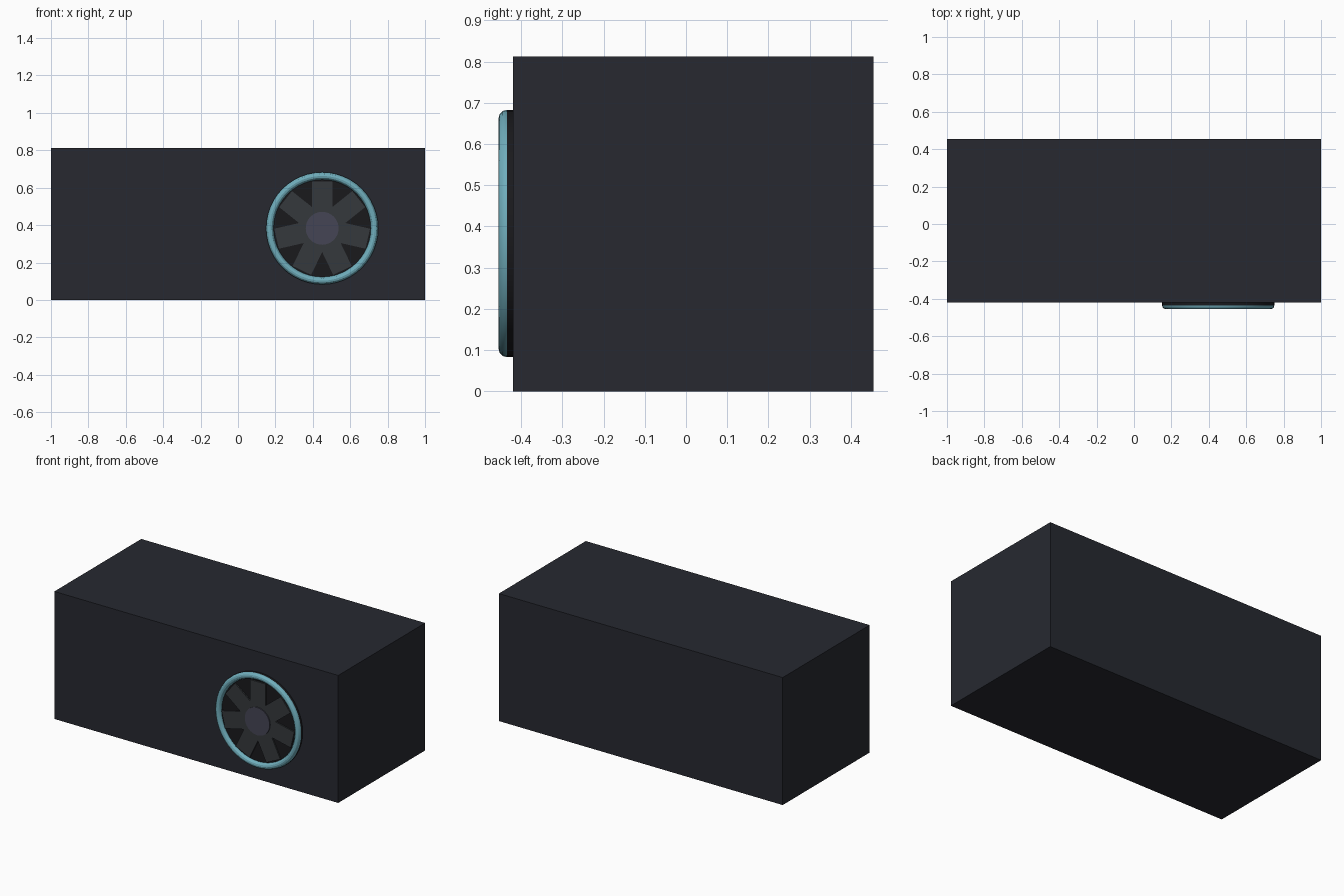
import bpy
from math import pi, sin, cos

if "Cube" in bpy.data.objects:
    bpy.data.objects.remove(bpy.data.objects["Cube"])

CX, CZ = 0.45, 0.383   # fan centre on the front face


def paint(ob, name, col):
    m = bpy.data.materials.get(name) or bpy.data.materials.new(name)
    m.diffuse_color = (*col, 1)
    m.use_nodes = True
    m.node_tree.nodes["Principled BSDF"].inputs["Base Color"].default_value = m.diffuse_color
    ob.data.materials.append(m)


def box(name, size, loc, rot=(0, 0, 0)):
    bpy.ops.mesh.primitive_cube_add(size=1, location=loc, rotation=rot)
    ob = bpy.context.object
    ob.name, ob.scale = name, size
    return ob


def disc(name, r, y0, y1, n=48):
    bpy.ops.mesh.primitive_cylinder_add(vertices=n, radius=r, depth=y1 - y0,
                                        location=(CX, (y0 + y1) / 2, CZ), rotation=(pi / 2, 0, 0))
    ob = bpy.context.object
    ob.name = name
    bpy.ops.object.shade_smooth_by_angle()
    return ob


# main casing
paint(box("casing", (2, 0.875, 0.812), (0, 0.0175, 0.406)), "casing_dark", (0.02, 0.022, 0.03))

# fan housing
paint(disc("fan_housing", 0.3, -0.435, -0.40), "housing_black", (0.01, 0.01, 0.012))

# glowing rim
bpy.ops.mesh.primitive_torus_add(major_radius=0.28, minor_radius=0.02, major_segments=48,
                                 minor_segments=12, location=(CX, -0.435, CZ), rotation=(pi / 2, 0, 0))
rim = bpy.context.object
rim.name = "fan_rim"
bpy.ops.object.shade_smooth_by_angle()
paint(rim, "rim_teal", (0.16, 0.42, 0.5))

# seven flat blades
for i in range(7):
    a = i * 2 * pi / 7
    b = box(f"fan_blade_{i + 1}", (0.11, 0.012, 0.18),
            (CX + 0.16 * sin(a), -0.437, CZ + 0.16 * cos(a)), (0, a, 0))
    paint(b, "blade_grey", (0.035, 0.04, 0.045))

# hub
paint(disc("fan_hub", 0.088, -0.449, -0.42, 32), "hub_violet", (0.06, 0.06, 0.09))
